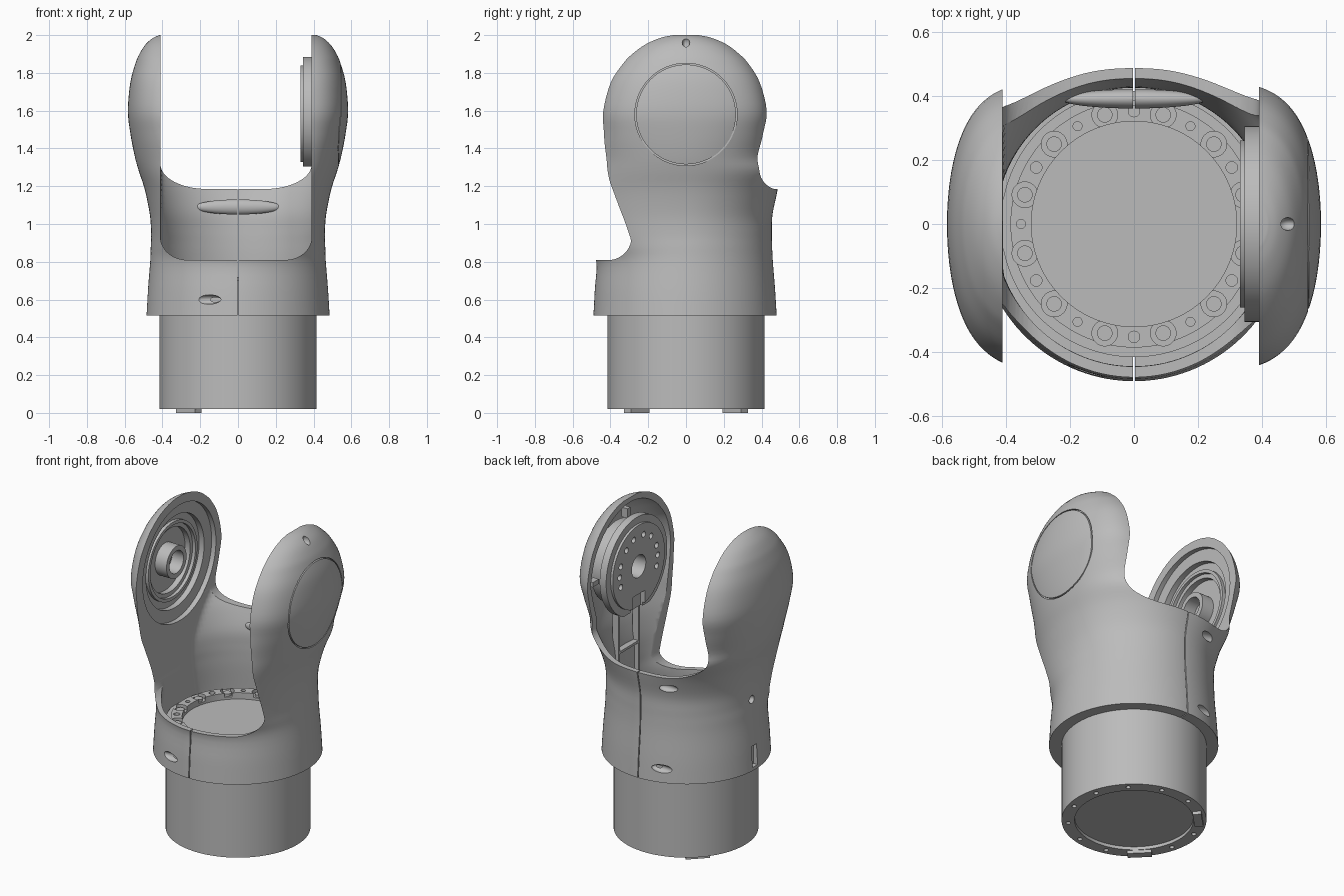
import bpy, bmesh
from math import sin, cos, pi, radians

if "Cube" in bpy.data.objects:
    bpy.data.objects.remove(bpy.data.objects["Cube"])

grey = bpy.data.materials.new("grey metal")
grey.use_nodes = True
tone = (0.5, 0.5, 0.5, 1)
grey.diffuse_color = tone
grey.node_tree.nodes["Principled BSDF"].inputs["Base Color"].default_value = tone

JOINT_Z = 1.58      # height of the elbow axis
LEFT, RIGHT = 0.39, -0.41   # inner planes of the two arms


def skin(name, rings, closed=False):
    """Join equal rings of points with quads; cap the ends or close the loop."""
    bm = bmesh.new()
    loops = [[bm.verts.new(p) for p in ring] for ring in rings]
    pairs = list(zip(loops, loops[1:]))
    if closed:
        pairs.append((loops[-1], loops[0]))
    else:
        bm.faces.new(loops[0])
        bm.faces.new(loops[-1])
    for lo, hi in pairs:
        n = len(lo)
        for i in range(n):
            j = (i + 1) % n
            bm.faces.new((lo[i], lo[j], hi[j], hi[i]))
    bmesh.ops.recalc_face_normals(bm, faces=bm.faces)
    mesh = bpy.data.meshes.new(name)
    bm.to_mesh(mesh)
    bm.free()
    mesh.materials.append(grey)
    obj = bpy.data.objects.new(name, mesh)
    bpy.context.collection.objects.link(obj)
    return obj


def lathe(name, profile, axis="z", closed=False, at=(0, 0), n=96):
    """Turn (radius, height) points about z through at, or about the elbow axis."""
    rings = []
    for r, h in profile:
        turn = [(r * cos(2 * pi * i / n), r * sin(2 * pi * i / n)) for i in range(n)]
        if axis == "z":
            rings.append([(at[0] + u, at[1] + v, h) for u, v in turn])
        else:
            rings.append([(h, at[0] + u, JOINT_Z + at[1] + v) for u, v in turn])
    return skin(name, rings, closed)


def box(name, centre, size, spin=0):
    bpy.ops.mesh.primitive_cube_add(size=1, location=centre, rotation=(0, 0, spin))
    obj = bpy.context.object
    obj.name, obj.scale = name, size
    obj.data.materials.append(grey)
    return obj


def ball(name, centre, size):
    bpy.ops.mesh.primitive_uv_sphere_add(segments=32, ring_count=16, location=centre)
    obj = bpy.context.object
    obj.name, obj.scale = name, size
    obj.data.materials.append(grey)
    return obj


def cut(obj, cutters):
    """Subtract each cutter and throw it away."""
    bpy.context.view_layer.objects.active = obj
    for c in cutters:
        mod = obj.modifiers.new("cut", "BOOLEAN")
        mod.operation, mod.solver, mod.object = "DIFFERENCE", "EXACT", c
        bpy.ops.object.modifier_apply(modifier=mod.name)
        bpy.data.objects.remove(c)


# Shell sections: height, half width, front depth, back depth, squareness
SECTIONS = [
    (0.515, .485, .49, .48, 2), (0.65, .477, .483, .472, 2), (0.8, .465, .475, .46, 2),
    (0.88, .462, .52, .456, 2), (0.95, .46, .57, .455, 2), (1.05, .467, .615, .458, 2),
    (1.18, .493, .6, .485, 2.3), (1.28, .525, .54, .495, 3), (1.36, .547, .5, .448, 3.7),
    (1.48, .57, .471, .443, 5), (1.6, .583, .459, .448, 6), (1.75, .57, .42, .412, 6),
    (1.85, .543, .358, .355, 6), (1.9, .522, .313, .31, 6), (1.95, .49, .25, .25, 6),
    (1.985, .45, .18, .18, 6), (2.0, .415, .12, .12, 6)]


def smooth_sections(steps=4):
    """Catmull-Rom pass through the section table."""
    pts = [SECTIONS[0]] + SECTIONS + [SECTIONS[-1]]
    out = []
    for a, b, c, d in zip(pts, pts[1:], pts[2:], pts[3:]):
        for k in range(steps):
            t = k / steps
            out.append([q + t / 2 * (r - p + t * (2 * p - 5 * q + 4 * r - s
                        + t * (3 * (q - r) + s - p))) for p, q, r, s in zip(a, b, c, d)])
    return out + [list(SECTIONS[-1])]


def shell_solid(name, inset=0, n=128):
    rings = []
    for z, a, front, back, square in smooth_sections():
        if inset:   # raised floor and lowered crown for the cavity
            z = 1.6 + (z - 1.6) * (0.97 if z < 1.6 else 0.93)
        ring = []
        for i in range(n):
            turn = 2 * pi * (i + 0.5) / n
            c, s = cos(turn), sin(turn)
            x = (a - inset) * abs(c) ** (2 / square) * (1 if c > 0 else -1)
            y = ((back if s > 0 else front) - inset) * s
            ring.append((max(x, RIGHT + 0.002) if inset else x, y, z))
        rings.append(ring)
    return skin(name, rings)


def saddle(y0, y1, floor, rx, rz):
    """Upright U-shaped prism that opens the fork."""
    arc = [radians(90 * k / 14) for k in range(15)]
    outline = [(RIGHT, 2.3)]
    outline += [(RIGHT + rx - rx * cos(t), floor + rz - rz * sin(t)) for t in arc]
    outline += [(LEFT - rx + rx * sin(t), floor + rz - rz * cos(t)) for t in arc]
    outline += [(LEFT, 2.3)]
    return skin("saddle_cutter", [[(x, y, z) for x, z in outline] for y in (y0, y1)])


# Forked housing: hollow body with a low front and a higher back saddle
housing = shell_solid("fork_housing")
cut(housing, [shell_solid("cavity", 0.03), saddle(-0.8, 0.01, 0.81, 0.14, 0.12),
              saddle(0, 0.8, 1.185, 0.25, 0.13)])

# Stepped round seat in the right arm, and ring groove of the left arm cap
cut(housing, [
    lathe("seat", [(.365, -.38), (.365, -.44), (.29, -.44), (.29, -.475), (.2, -.475), (.2, -.51)], "x"),
    lathe("groove", [(.264, .523), (.264, .65), (.271, .65), (.271, .523)], "x", True)])

# Screw boss inside the back wall
boss = ball("back_boss", (0, .39, 1.09), (.23, .03, .04))

# Seams, screw pockets, cable slot
cut(boss, [box("boss_seam", (0, .4, 1.09), (.006, .2, .2))])
cut(housing, [
    box("front_seam", (0, -.5, .66), (.006, .2, .4)),
    box("back_seam", (0, .5, .86), (.006, .2, .8)),
    ball("front_pocket", (-.16, -.462, .6), (.08, .03, .025)),
    ball("back_pocket", (-.16, .455, .6), (.08, .03, .025)),
    ball("upper_pocket", (-.19, .438, 1.11), (.07, .03, .025)),
    ball("crown_pocket", (.48, 0, 1.96), (.03, .02, .03)),
    ball("side_pocket", (-.46, 0, .95), (.03, .025, .025)),
    box("side_slot", (-.48, 0, .6), (.05, .05, .13))])

# Right arm hub and bearing ring
lathe("hub", [(.07, -.52), (.1, -.52), (.1, -.43), (.07, -.43)], "x", True)
lathe("bearing_ring", [(.225, -.49), (.245, -.49), (.245, -.455), (.225, -.455)], "x", True)

# Left arm joint drive, flattened at the bottom
drive = lathe("joint_drive", [(.07, .33), (.26, .33), (.26, .345), (.305, .345), (.305, .39),
                              (.25, .39), (.25, .485), (.07, .485)], "x", True)
holes = [box("drive_slot", (.335, 0, 1.33), (.05, .12, .15)),
         box("drive_flat", (.365, 0, 1.28), (.1, .5, .05))]
for deg in (-20, 0, 20, 50, 75, 105, 130, 160, 180, 200):
    t = radians(deg)
    holes.append(lathe("hole", [(.018, .32), (.018, .36)], "x", at=(.19 * cos(t), .19 * sin(t)), n=20))
cut(drive, holes)
lathe("drive_backing", [(.075, .42), (.075, .49)], "x")

# Bracket below the drive and lugs around it
for y in (-.1, .1):
    box("bracket_rib", (.418, y, 1.0), (.04, .015, .62))
box("bracket_bar", (.418, 0, 1.05), (.04, .2, .015))
for y in (-.33, .33):
    box("drive_lug", (.42, y, JOINT_Z), (.04, .06, .03))
box("drive_lug", (.42, 0, 1.9), (.04, .03, .06))

# Base cylinder with bolt ring on top and recess below
base = lathe("base_cylinder", [(.34, .04), (.34, .02), (.415, .02), (.415, .7), (.385, .7),
                               (.385, .72), (.32, .72), (.32, .68)])
holes = []
for k in range(12):
    t = radians(15 + 30 * k)
    spot = (.352 * cos(t), .352 * sin(t))
    holes.append(lathe("pocket", [(.04, .695), (.04, .8)], at=spot, n=32))
    lathe("flange_bolt", [(.024, .66), (.024, .71)], at=spot, n=24)
    u = radians(30 * k)
    r = .018 if k % 2 else .014
    holes.append(lathe("pin_hole", [(r, .69), (r, .8)], at=(.352 * cos(u), .352 * sin(u)), n=20))
    holes.append(lathe("foot_hole", [(.014, 0), (.014, .05)], at=(.378 * cos(t), .378 * sin(t)), n=16))
cut(base, holes)

# Locating feet under the base
for side in (-1, 1):
    box("base_foot", (-.26, side * .26, .02), (.05, .14, .04), -side * pi / 4)

# Smooth shading with sharp edges kept
for obj in bpy.context.scene.objects:
    obj.select_set(obj.type == "MESH" and grey.name in obj.data.materials)
bpy.context.view_layer.objects.active = housing
bpy.ops.object.shade_smooth_by_angle(angle=radians(30))
